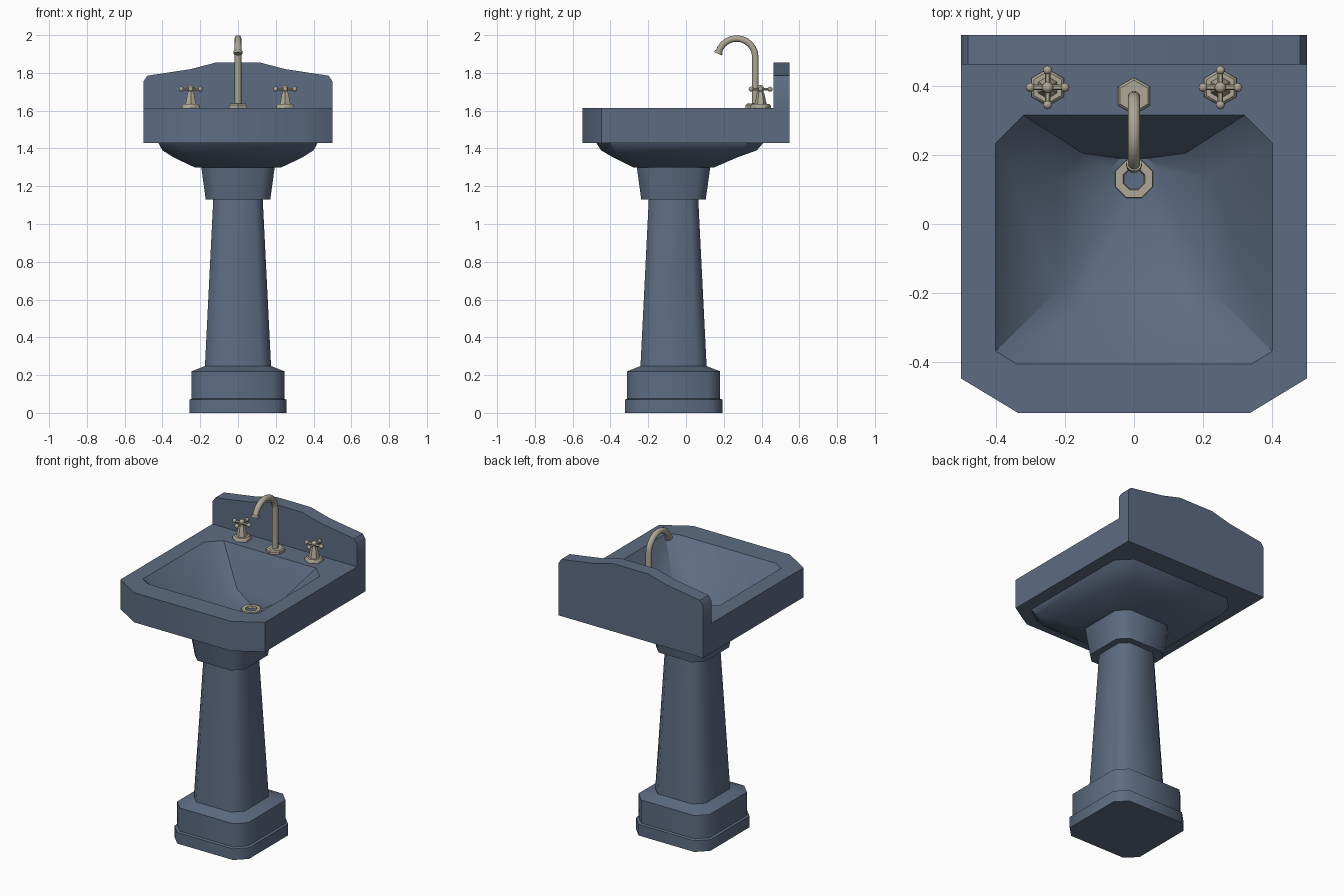
import bpy, bmesh, math
from mathutils import Vector

if "Cube" in bpy.data.objects:
    bpy.data.objects.remove(bpy.data.objects["Cube"])


def material(name, rgb):
    m = bpy.data.materials.new(name)
    m.diffuse_color = (*rgb, 1)
    m.use_nodes = True
    m.node_tree.nodes["Principled BSDF"].inputs["Base Color"].default_value = m.diffuse_color
    return m


BLUE = material("blue_ceramic", (0.11, 0.15, 0.225))
METAL = material("warm_nickel", (0.42, 0.385, 0.30))


def finish(name, bm, mat, angle=30):
    bmesh.ops.remove_doubles(bm, verts=bm.verts, dist=0.0005)
    bmesh.ops.recalc_face_normals(bm, faces=bm.faces)
    me = bpy.data.meshes.new(name)
    bm.to_mesh(me)
    bm.free()
    me.materials.append(mat)
    ob = bpy.data.objects.new(name, me)
    bpy.context.collection.objects.link(ob)
    bpy.ops.object.select_all(action='DESELECT')
    ob.select_set(True)
    bpy.context.view_layer.objects.active = ob
    bpy.ops.object.shade_smooth_by_angle(angle=math.radians(angle))
    return ob


def octagon(hw, y0, y1, z, front, back):
    """Rectangle with cut corners; front/back are (x, y) chamfer sizes."""
    (fx, fy), (bx, by) = front, back
    right = [(hw - fx, y0), (hw, y0 + fy), (hw, y1 - by), (hw - bx, y1)]
    return [Vector((x, y, z)) for x, y in right + [(-x, y) for x, y in reversed(right)]]


def circle(r, z, n, c=(0, 0), turn=0.5):
    return [Vector((c[0] + r * math.cos(2 * math.pi * (i + turn) / n),
                    c[1] + r * math.sin(2 * math.pi * (i + turn) / n), z)) for i in range(n)]


def loft(bm, rings, caps=True, closed=False):
    vs = [[bm.verts.new(p) for p in r] for r in rings]
    n = len(vs[0])
    pairs = list(zip(vs, vs[1:])) + ([(vs[-1], vs[0])] if closed else [])
    for a, b in pairs:
        for i in range(n):
            j = (i + 1) % n
            bm.faces.new((a[i], a[j], b[j], b[i]))
    if caps and not closed:
        bm.faces.new(vs[0][::-1])
        bm.faces.new(vs[-1])


def tube(bm, path, radii, n=8):
    """Sweep a circle along a planar (x or y-z) path."""
    rings = []
    for i, p in enumerate(path):
        t = (path[min(i + 1, len(path) - 1)] - path[max(i - 1, 0)]).normalized()
        u = Vector((1, 0, 0)) if abs(t.x) < 0.5 else Vector((0, 1, 0))
        v = t.cross(u)
        rings.append([p + radii[i] * (u * math.cos(2 * math.pi * k / n) + v * math.sin(2 * math.pi * k / n))
                      for k in range(n)])
    loft(bm, rings)


# pedestal: stepped base, tapered column, flared neck
CY = -0.066
bm = bmesh.new()
loft(bm, [octagon(h, CY - h, CY + h, z, (c, c), (c, c)) for h, z, c in [
    (0.258, 0, .065), (0.258, 0.07, .065), (0.246, 0.075, .062), (0.246, 0.22, .062),
    (0.175, 0.248, .055), (0.131, 1.131, .045), (0.171, 1.131, .055), (0.195, 1.305, .06)]])
finish("pedestal", bm, BLUE, 50)

# basin: underside, rim slab and inner bowl as one shell
slab = dict(front=(.165, .1), back=(0, 0))
bm = bmesh.new()
loft(bm, [
    octagon(0.23, -0.28, 0.15, 1.30, (.09, .09), (.09, .09)),
    octagon(0.34, -0.385, 0.27, 1.352, (.10, .09), (.10, .10)),
    octagon(0.40, -0.45, 0.375, 1.39, (.10, .08), (.09, .09)),
    octagon(0.422, -0.475, 0.41, 1.43, (.10, .07), (.08, .08)),
    octagon(0.5, -0.547, 0.547, 1.43, **slab),
    octagon(0.5, -0.547, 0.547, 1.615, **slab),
    octagon(0.4, -0.405, 0.315, 1.615, (.06, .037), (.08, .08)),
    octagon(0.22, -0.26, 0.205, 1.40, (.07, .07), (.07, .07)),
    octagon(0.07, 0.02, 0.19, 1.335, (.03, .03), (.03, .03))])
finish("basin", bm, BLUE, 35)

# backsplash with a stepped crown
half = [(0.5, 1.612), (0.5, 1.755), (0.48, 1.785), (0.25, 1.82), (0.12, 1.854)]
outline = half + [(-x, z) for x, z in reversed(half)]
bm = bmesh.new()
loft(bm, [[Vector((x, y, z)) for x, z in outline] for y in (0.462, 0.547)])
finish("backsplash", bm, BLUE, 35)

# drain ring
bm = bmesh.new()
d = (0, 0.13)
loft(bm, [circle(r, z, 8, d) for r, z in [(.06, 1.33), (.058, 1.348), (.034, 1.348), (.03, 1.33)]], closed=True)
finish("drain_ring", bm, METAL)

# spout: hexagonal foot and curved pipe with a collar at the tip
bm = bmesh.new()
foot = (0, 0.37)
loft(bm, [circle(r, z, 6, foot, 0.5) for r, z in [(.054, 1.612), (.054, 1.63), (.046, 1.638)]])
finish("spout_foot", bm, METAL)
path = [Vector((0, 0.367, 1.62))]
R, cy, cz = 0.099, 0.268, 1.883
arc = [math.radians(a) for a in range(0, 166, 15)]
path += [Vector((0, cy + R * math.cos(a), cz + R * math.sin(a))) for a in arc]
bm = bmesh.new()
tube(bm, path, [0.018] * len(path), 10)
tip = path[-1]
aim = (path[-1] - path[-2]).normalized()
tube(bm, [tip - aim * 0.006, tip + aim * 0.008], [0.023, 0.023], 10)
finish("spout", bm, METAL, 40)

# taps: hexagonal foot, tapered stem, cross handle with ball ends
for side, sx in (("left", -1), ("right", 1)):
    c = (0.25 * sx, 0.395)
    bm = bmesh.new()
    loft(bm, [circle(r, z, 6, c, 0.5) for r, z in
              [(.054, 1.612), (.054, 1.628), (.046, 1.636), (.032, 1.636), (.02, 1.69), (.014, 1.70), (.014, 1.725)]])
    hub = Vector((*c, 1.714))
    balls = [(hub + Vector((0, 0, 0.006)), 0.017)]
    for ax in (Vector((0.05, 0, 0)), Vector((0, 0.05, 0))):
        tube(bm, [hub - ax, hub + ax], [0.008, 0.008], 6)
        balls += [(hub - ax, 0.0135), (hub + ax, 0.0135)]
    for p, r in balls:
        res = bmesh.ops.create_uvsphere(bm, u_segments=8, v_segments=6, radius=r)
        bmesh.ops.translate(bm, verts=res["verts"], vec=p)
    finish(side + "_tap", bm, METAL, 45)
